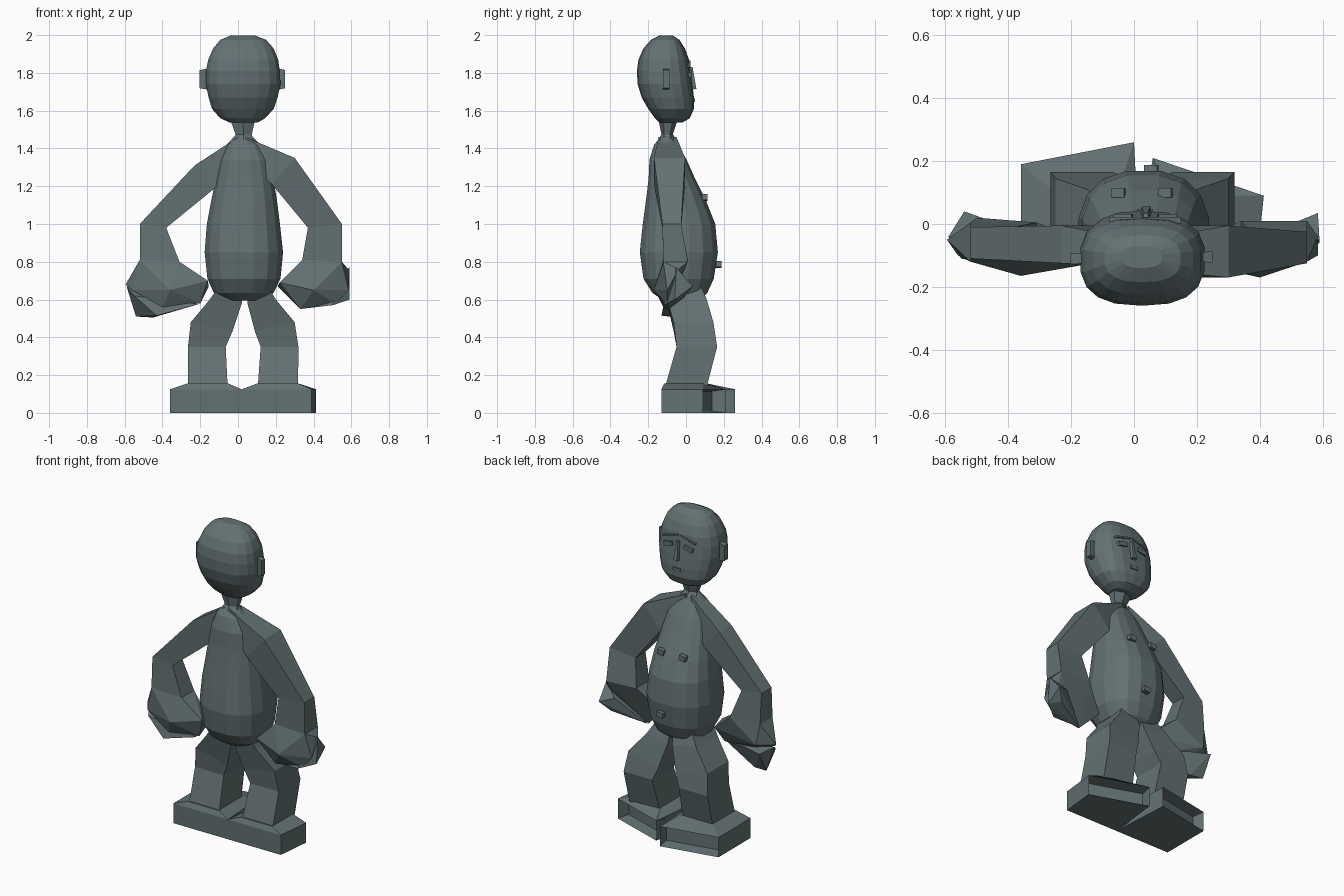
import bpy, bmesh, math
from mathutils import Vector

skin = bpy.data.materials.new("grey_green")
skin.diffuse_color = (0.125, 0.165, 0.17, 1)


def finish(name, bm):
    bmesh.ops.recalc_face_normals(bm, faces=bm.faces)
    me = bpy.data.meshes.new(name)
    bm.to_mesh(me)
    bm.free()
    me.materials.append(skin)
    ob = bpy.data.objects.new(name, me)
    bpy.context.collection.objects.link(ob)
    return ob


def bridge(name, rings):
    """Skin a list of equal-sized point rings and cap both ends."""
    bm = bmesh.new()
    vs = [[bm.verts.new(p) for p in r] for r in rings]
    n = len(vs[0])
    for a, b in zip(vs, vs[1:]):
        for i in range(n):
            bm.faces.new((a[i], a[(i + 1) % n], b[(i + 1) % n], b[i]))
    bm.faces.new(vs[0][::-1])
    bm.faces.new(vs[-1])
    return finish(name, bm)


def round_loft(name, sections, n, power=1.0):
    """Sections are (z, x0, x1, y0, y1) bounds of a rounded ring."""
    rings = []
    for z, x0, x1, y0, y1 in sections:
        ring = []
        for i in range(n):
            a = 2 * math.pi * (i + 0.5) / n
            c, s = math.cos(a), math.sin(a)
            c = math.copysign(abs(c) ** power, c)
            s = math.copysign(abs(s) ** power, s)
            ring.append(((x0 + x1) / 2 + (x1 - x0) / 2 * c,
                         (y0 + y1) / 2 + (y1 - y0) / 2 * s, z))
        rings.append(ring)
    return bridge(name, rings)


def limb(name, stations):
    """Stations are (xa, za, xb, zb, y0, y1): outer and inner edge plus depth."""
    return bridge(name, [[(xa, y0, za), (xb, y0, zb), (xb, y1, zb), (xa, y1, za)]
                         for xa, za, xb, zb, y0, y1 in stations])


def hull(name, pts):
    bm = bmesh.new()
    vs = [bm.verts.new(p) for p in pts]
    bmesh.ops.convex_hull(bm, input=vs)
    loose = [v for v in bm.verts if not v.link_faces]
    bmesh.ops.delete(bm, geom=loose, context='VERTS')
    return finish(name, bm)


def box(name, c, size, roll=0.0):
    pts = []
    for i in (-1, 1):
        for j in (-1, 1):
            for k in (-1, 1):
                x, y, z = i * size[0] / 2, j * size[1] / 2, k * size[2] / 2
                pts.append(Vector(c) + Vector((x * math.cos(roll) - z * math.sin(roll), y,
                                               x * math.sin(roll) + z * math.cos(roll))))
    return hull(name, pts)


# head and neck
round_loft("head", [
    (1.537, -0.045, 0.105, -0.14, -0.02), (1.56, -0.095, 0.145, -0.165, 0.02),
    (1.61, -0.14, 0.192, -0.20, 0.042), (1.67, -0.158, 0.212, -0.235, 0.042),
    (1.74, -0.172, 0.227, -0.256, 0.034), (1.81, -0.172, 0.224, -0.26, 0.024),
    (1.87, -0.160, 0.215, -0.252, 0.016), (1.93, -0.133, 0.19, -0.225, -0.006),
    (1.975, -0.095, 0.15, -0.185, -0.035), (1.998, -0.04, 0.09, -0.14, -0.07)], 18, 0.78)
round_loft("neck", [
    (1.44, -0.035, 0.09, -0.15, -0.045), (1.475, -0.02, 0.08, -0.13, -0.07),
    (1.55, -0.05, 0.10, -0.145, -0.045)], 6)

# ears
for name, x0, x1, y in (("ear_a", -0.203, -0.15, -0.11), ("ear_b", 0.25, 0.205, -0.105)):
    hull(name, [(x, y + s * d, z) for x, d, h in ((x0, 0.018, 0.048), (x1, 0.015, 0.058))
                for s in (-1, 1) for z in (1.767 - h, 1.767 + h)])

# face: nose, eyes, brows, mouth
hull("nose", [(0.027, 0.02, 1.83), (0.048, 0.02, 1.83), (0.018, 0.02, 1.71), (0.058, 0.02, 1.71),
              (0.024, 0.055, 1.715), (0.052, 0.055, 1.715), (0.032, 0.035, 1.83), (0.043, 0.035, 1.83)])
for s, tag in ((-1, "a"), (1, "b")):
    box("eye_" + tag, (0.035 + s * 0.07, 0.019, 1.795), (0.06, 0.026, 0.026), -s * 0.2)
    box("brow_" + tag, (0.035 + s * 0.06, 0.012, 1.846), (0.11, 0.022, 0.01), -s * 0.25)
box("mouth", (0.035, 0.04, 1.655), (0.05, 0.014, 0.018))

# torso
round_loft("torso", [
    (0.595, -0.06, 0.12, -0.12, 0.07), (0.635, -0.13, 0.19, -0.18, 0.115),
    (0.71, -0.165, 0.228, -0.228, 0.15), (0.85, -0.18, 0.242, -0.248, 0.172),
    (1.0, -0.168, 0.225, -0.232, 0.158), (1.12, -0.145, 0.21, -0.215, 0.11),
    (1.24, -0.12, 0.19, -0.20, 0.05), (1.34, -0.095, 0.165, -0.195, 0.005),
    (1.42, -0.06, 0.12, -0.17, -0.04), (1.47, -0.015, 0.07, -0.125, -0.075)], 16, 0.82)

# chest and belly studs
for name, x, y, z in (("chest_stud_a", -0.05, 0.10, 1.14), ("chest_stud_b", 0.10, 0.10, 1.14),
                      ("belly_stud", 0.055, 0.172, 0.785)):
    box(name, (x, y, z), (0.042, 0.03, 0.032), 0.15)

# arms
limb("arm_a", [(0.0, 1.46, 0.0, 1.32, -0.135, -0.05), (-0.23, 1.31, -0.11, 1.20, -0.125, -0.005),
               (-0.52, 1.0, -0.38, 0.98, -0.11, -0.01), (-0.52, 0.81, -0.31, 0.80, -0.12, 0.005)])
limb("arm_b", [(0.04, 1.46, 0.05, 1.32, -0.145, -0.05), (0.30, 1.35, 0.18, 1.21, -0.17, -0.005),
               (0.55, 1.0, 0.37, 0.98, -0.125, -0.025), (0.55, 0.80, 0.34, 0.81, -0.12, 0.01)])

# hands: palm with inward thumb, then curled fingers
hull("palm_a", [(-0.52, -0.12, 0.81), (-0.31, -0.12, 0.80), (-0.52, 0.005, 0.81), (-0.31, 0.005, 0.80),
                (-0.595, -0.05, 0.68), (-0.56, -0.10, 0.65), (-0.36, -0.165, 0.65), (-0.16, -0.13, 0.70),
                (-0.155, -0.06, 0.67), (-0.20, -0.10, 0.58), (-0.50, 0.02, 0.68), (-0.40, -0.12, 0.56)])
hull("fingers_a", [(-0.59, -0.04, 0.67), (-0.54, 0.04, 0.64), (-0.55, -0.11, 0.62), (-0.54, -0.03, 0.51),
                   (-0.45, -0.04, 0.505), (-0.43, -0.13, 0.515), (-0.21, -0.11, 0.575), (-0.40, -0.01, 0.63)])
hull("palm_b", [(0.55, -0.12, 0.80), (0.34, -0.12, 0.81), (0.55, 0.01, 0.80), (0.34, 0.01, 0.81),
                (0.585, -0.04, 0.76), (0.585, -0.10, 0.65), (0.40, -0.17, 0.65), (0.22, -0.13, 0.69),
                (0.21, -0.06, 0.67), (0.33, -0.10, 0.55), (0.52, -0.10, 0.575)])
hull("fingers_b", [(0.585, 0.035, 0.67), (0.59, -0.06, 0.60), (0.59, -0.05, 0.77), (0.50, 0.0, 0.70),
                   (0.50, -0.12, 0.57), (0.33, -0.09, 0.55), (0.53, -0.01, 0.61)])

# legs
limb("leg_a", [(-0.10, 0.67, 0.03, 0.67, -0.12, 0.08), (-0.15, 0.60, 0.02, 0.58, -0.10, 0.11),
               (-0.25, 0.48, -0.03, 0.43, -0.065, 0.145), (-0.265, 0.35, -0.065, 0.35, -0.05, 0.165),
               (-0.265, 0.14, -0.055, 0.14, -0.11, 0.11)])
limb("leg_b", [(0.16, 0.67, 0.05, 0.67, -0.12, 0.08), (0.20, 0.60, 0.05, 0.58, -0.10, 0.11),
               (0.30, 0.48, 0.09, 0.43, -0.065, 0.145), (0.32, 0.35, 0.12, 0.35, -0.05, 0.165),
               (0.318, 0.14, 0.105, 0.14, -0.11, 0.11)])


def foot(name, outline, ankle):
    """Wedge foot: sole outline, sloped instep and a hollow toe end (edge 2-3)."""
    bm = bmesh.new()
    lo = [bm.verts.new((x, y, 0.0)) for x, y in outline]
    hi = [bm.verts.new((x, y, 0.125)) for x, y in outline]
    top = [bm.verts.new((x, y, 0.155)) for x, y in ankle]
    bm.faces.new(lo[::-1])
    bm.faces.new(top)
    sides = []
    for i in range(4):
        j = (i + 1) % 4
        sides.append(bm.faces.new((lo[i], lo[j], hi[j], hi[i])))
        bm.faces.new((hi[i], hi[j], top[j], top[i]))
    toe = sides[2]
    bmesh.ops.recalc_face_normals(bm, faces=bm.faces)
    bmesh.ops.inset_region(bm, faces=[toe], thickness=0.015, depth=0.0)
    bmesh.ops.translate(bm, verts=toe.verts, vec=toe.normal * -0.07)
    return finish(name, bm)


# feet
foot("foot_a", [(-0.36, -0.13), (0.02, -0.13), (0.0, 0.26), (-0.36, 0.19)],
     [(-0.27, -0.115), (-0.05, -0.115), (-0.05, 0.115), (-0.27, 0.115)])
foot("foot_b", [(0.39, -0.13), (0.02, -0.13), (0.06, 0.21), (0.413, 0.09)],
     [(0.322, -0.115), (0.10, -0.115), (0.10, 0.115), (0.322, 0.09)])
